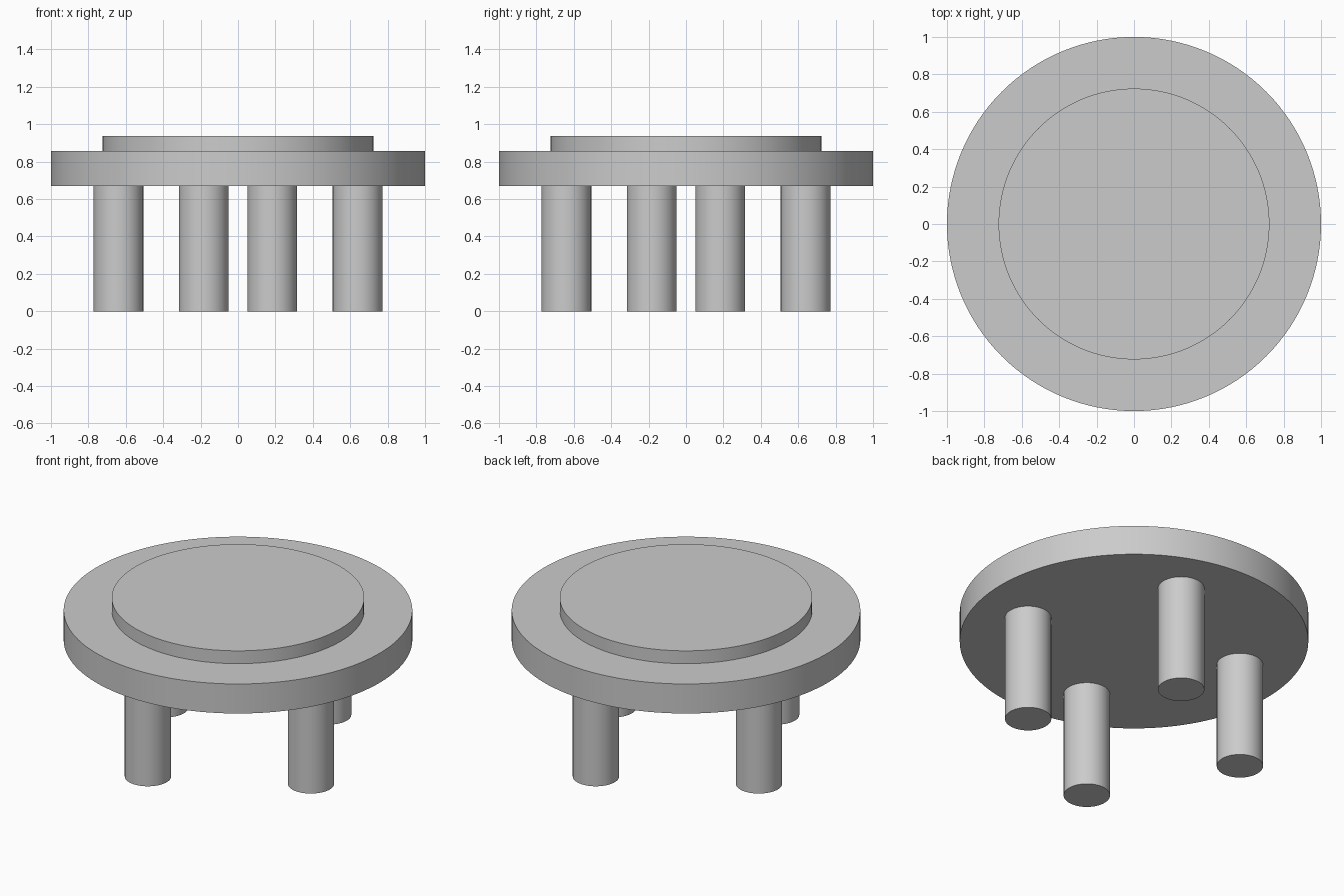
import bpy
from math import sin, cos, radians, pi

cube = bpy.data.objects.get("Cube")
if cube:
    bpy.data.objects.remove(cube, do_unlink=True)

# Single plain grey
GREY = (0.6, 0.6, 0.6, 1)
grey = bpy.data.materials.new("plain_grey")
grey.use_nodes = True
grey.diffuse_color = GREY
grey.node_tree.nodes["Principled BSDF"].inputs["Base Color"].default_value = GREY


def cylinder(name, radius, bottom, top, x=0, y=0, sides=128):
    """Upright cylinder with a smooth wall and sharp rims."""
    bpy.ops.mesh.primitive_cylinder_add(
        vertices=sides, radius=radius, depth=top - bottom,
        location=(x, y, (bottom + top) / 2))
    obj = bpy.context.object
    obj.name = name
    obj.data.materials.append(grey)
    bpy.ops.object.shade_smooth_by_angle(angle=radians(30))
    return obj


# Stacked round slabs
SLAB_BOTTOM, SLAB_TOP = 0.67, 0.857
cylinder("table_top", 1, SLAB_BOTTOM, SLAB_TOP)
cylinder("raised_disc", 0.724, SLAB_TOP, 0.938)

# Four round legs, evenly spaced on a ring turned slightly off the axes
RING, TURN = 0.665, radians(-16)
for i, side in enumerate(("left", "back", "right", "front")):
    a = TURN + i * pi / 2
    cylinder(side + "_leg", 0.133, 0, SLAB_BOTTOM, RING * cos(a), RING * sin(a), sides=64)
